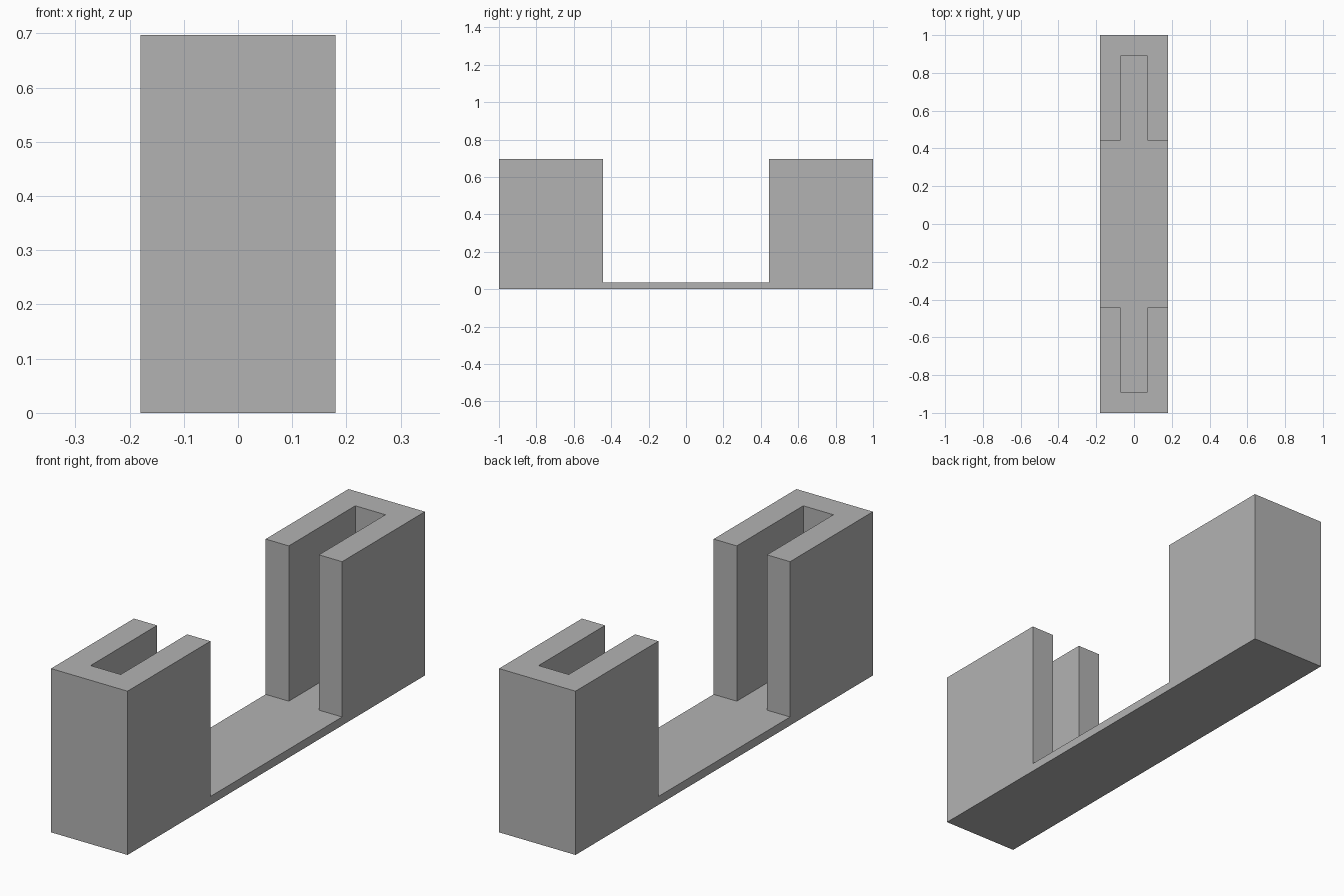
import bpy
import bmesh
import math

HALF_W, HALF_L = 0.18, 1.0      # overall half width and half length
SLOT_W, SLOT_END = 0.071, 0.89  # slot half width and closed end
INNER = 0.443                   # inner face of each upright block
BASE, TOP = 0.036, 0.697        # deck height and block height

cube = bpy.data.objects.get("Cube")
if cube:
    bpy.data.objects.remove(cube)

grey = bpy.data.materials.new("plain grey")
grey.use_nodes = True
colour = (0.45, 0.45, 0.45, 1)
grey.diffuse_color = colour
grey.node_tree.nodes["Principled BSDF"].inputs["Base Color"].default_value = colour

bm = bmesh.new()


def plan_face(points):
    return bm.faces.new([bm.verts.new((x, y, BASE)) for x, y in points])


def raise_faces(faces, height):
    """Extrude flat faces straight up."""
    result = bmesh.ops.extrude_face_region(bm, geom=faces)
    verts = [g for g in result["geom"] if isinstance(g, bmesh.types.BMVert)]
    bmesh.ops.translate(bm, verts=verts, vec=(0, 0, height))
    bmesh.ops.delete(bm, geom=faces, context='FACES')


# Plan outlines: a slot opening and the U-shaped block around it
slot = [(SLOT_W, INNER), (SLOT_W, SLOT_END), (-SLOT_W, SLOT_END), (-SLOT_W, INNER)]
block = [(HALF_W, INNER), (HALF_W, HALF_L), (-HALF_W, HALF_L), (-HALF_W, INNER)]
u_shape = block + slot[::-1]


def turned(points):
    return [(-x, -y) for x, y in points]


# Upright slotted blocks at both ends, and the deck running into the slots
blocks = [plan_face(u_shape), plan_face(turned(u_shape))]
deck_half = [block[0]] + slot + [block[-1]]
plan_face(deck_half + turned(deck_half))
bmesh.ops.remove_doubles(bm, verts=bm.verts[:], dist=0.0001)
blocks = [f for f in bm.faces if abs(f.calc_center_median().y) > INNER]
raise_faces(blocks, TOP - BASE)

# Base skirt and underside
rim = [e for e in bm.edges if e.is_boundary]
skirt = bmesh.ops.extrude_edge_only(bm, edges=rim)["geom"]
bmesh.ops.translate(bm, verts=[g for g in skirt if isinstance(g, bmesh.types.BMVert)],
                    vec=(0, 0, -BASE))
bmesh.ops.holes_fill(bm, edges=[e for e in bm.edges if e.is_boundary], sides=0)

# Merge coplanar faces and face everything outward
bmesh.ops.dissolve_limit(bm, angle_limit=math.radians(1), verts=bm.verts[:], edges=bm.edges[:])
bmesh.ops.recalc_face_normals(bm, faces=bm.faces[:])

mesh = bpy.data.meshes.new("slotted_end_holder")
bm.to_mesh(mesh)
bm.free()
mesh.materials.append(grey)
holder = bpy.data.objects.new("slotted_end_holder", mesh)
bpy.context.collection.objects.link(holder)
